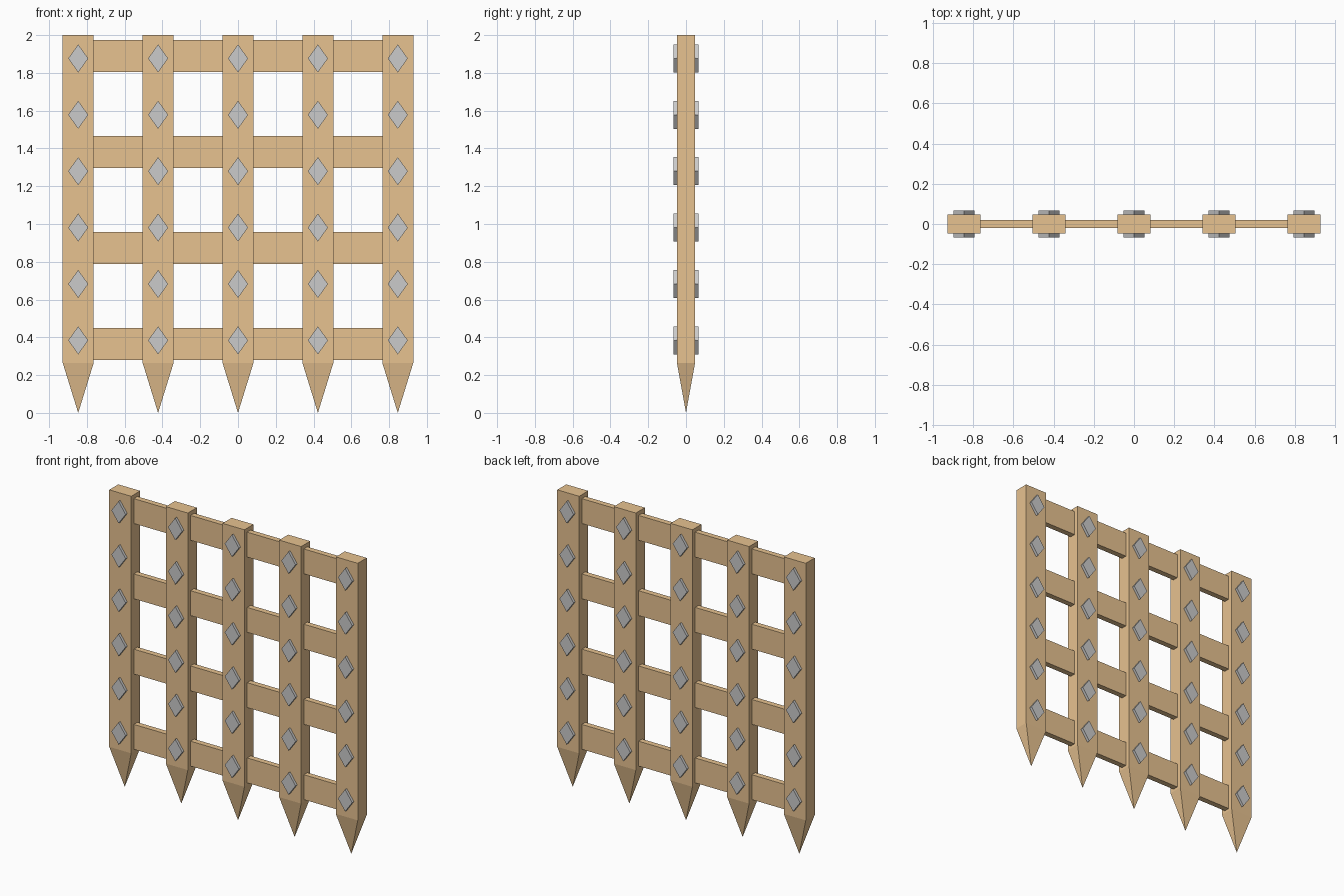
import bpy

if "Cube" in bpy.data.objects:
    bpy.data.objects.remove(bpy.data.objects["Cube"])

wood = bpy.data.materials.new("wood")
wood.diffuse_color = (0.8, 0.54, 0.28, 1)
wood.use_nodes = True
wood.node_tree.nodes["Principled BSDF"].inputs["Base Color"].default_value = wood.diffuse_color

POST_X = [-0.846, -0.423, 0, 0.423, 0.846]
RAIL_Z = [0.365, 0.873, 1.381, 1.889]
STUD_Z = [0.384 + 0.2985 * i for i in range(6)]
HW, HD, SHOULDER = 0.082, 0.048, 0.265


def add(name, verts, faces, mat=None):
    mesh = bpy.data.meshes.new(name)
    mesh.from_pydata(verts, [], faces)
    if mat:
        mesh.materials.append(mat)
    ob = bpy.data.objects.new(name, mesh)
    bpy.context.collection.objects.link(ob)
    return ob


def prism(name, outline, y0, y1, mat=None):
    """Extrude an anticlockwise x-z outline from y0 (front) to y1 (back)."""
    n = len(outline)
    verts = [(x, y, z) for y in (y0, y1) for x, z in outline]
    faces = [tuple(range(n)), tuple(reversed(range(n, 2 * n)))]
    faces += [(i, i + n, (i + 1) % n + n, (i + 1) % n) for i in range(n)]
    return add(name, verts, faces, mat)


# upright posts with a pyramid spike at the foot
for x in POST_X:
    corners = [(x - HW, -HD), (x + HW, -HD), (x + HW, HD), (x - HW, HD)]
    verts = [(a, b, z) for z in (SHOULDER, 2) for a, b in corners] + [(x, 0, 0)]
    faces = [(4, 5, 6, 7)]
    for i in range(4):
        j = (i + 1) % 4
        faces += [(i, j, j + 4, i + 4), (j, i, 8)]
    add("post", verts, faces, wood)

# thin horizontal rails running through the posts
for z in RAIL_Z:
    a, b = POST_X[0], POST_X[-1]
    prism("rail", [(a, z - 0.084), (b, z - 0.084), (b, z + 0.084), (a, z + 0.084)],
          -0.019, 0.019, wood)

# diamond studs on both faces of every post
for x in POST_X:
    for z in STUD_Z:
        diamond = [(x - 0.053, z), (x, z - 0.074), (x + 0.053, z), (x, z + 0.074)]
        prism("front_stud", diamond, -0.066, -0.045)
        prism("back_stud", diamond, 0.045, 0.066)
